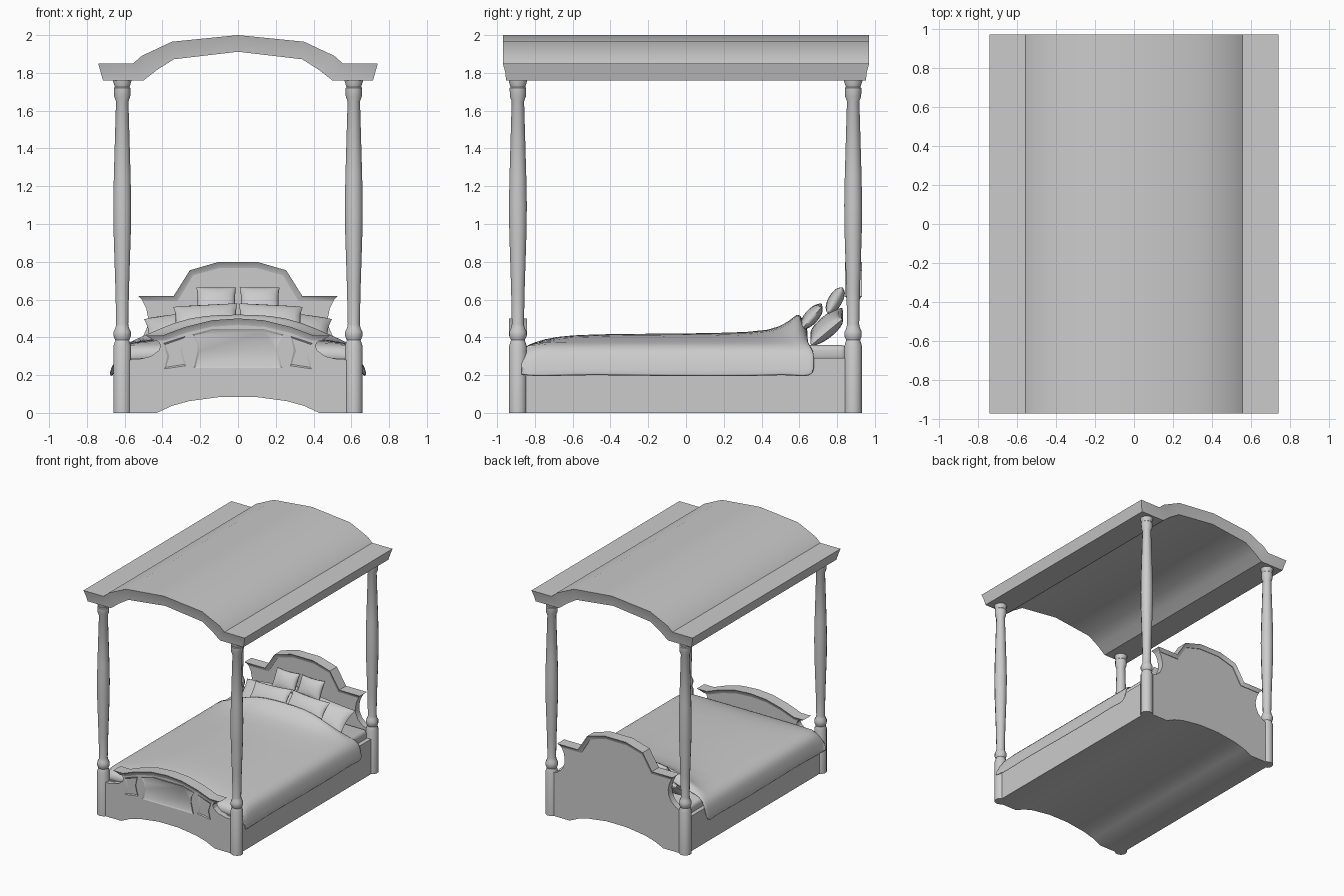
import bpy, bmesh, math
from mathutils import Matrix

if "Cube" in bpy.data.objects:
    bpy.data.objects.remove(bpy.data.objects["Cube"])


def finish(name, bm, angle=30):
    bmesh.ops.remove_doubles(bm, verts=bm.verts, dist=0.0004)
    bmesh.ops.recalc_face_normals(bm, faces=bm.faces)
    me = bpy.data.meshes.new(name)
    bm.to_mesh(me)
    bm.free()
    me.shade_smooth()
    me.set_sharp_from_angle(angle=math.radians(angle))
    ob = bpy.data.objects.new(name, me)
    bpy.context.collection.objects.link(ob)
    return ob


def mirror(half):
    """Right half of a profile -> whole profile, left to right."""
    return [(-x, z) for x, z in reversed(half) if x > 0] + half


def prism(name, pts, y0, y1, inset=0):
    """Closed xz profile extruded along y, optionally with a sunken front."""
    bm = bmesh.new()
    a = [bm.verts.new((x, y0, z)) for x, z in pts]
    b = [bm.verts.new((x, y1, z)) for x, z in pts]
    front = bm.faces.new(a)
    bm.faces.new(b[::-1])
    n = len(pts)
    for i in range(n):
        bm.faces.new((a[i], b[i], b[(i + 1) % n], a[(i + 1) % n]))
    if inset:
        bmesh.ops.recalc_face_normals(bm, faces=bm.faces)
        bmesh.ops.inset_region(bm, faces=[front], thickness=inset)
        for v in front.verts:
            v.co.y += 0.006
    return finish(name, bm)


def moulding(name, top, bottom, yc, w_top, w_bottom):
    """Moulded strip between two matching lines, flaring towards the top."""
    top, bottom = mirror(top), mirror(bottom)
    mid = [((a + c) / 2, (b + d) / 2) for (a, b), (c, d) in zip(top, bottom)]
    layers = [(top, w_top), (mid, w_top * 0.3 + w_bottom * 0.7), (bottom, w_bottom)]
    bm = bmesh.new()
    rings = []
    for line, w in layers:
        rings.append([[bm.verts.new((x, yc + s * w, z)) for x, z in line] for s in (-1, 1)])
    n = len(top)
    for i in range(n - 1):
        for k in (0, 2):
            f, b = rings[k]
            bm.faces.new((f[i], f[i + 1], b[i + 1], b[i]))
        for u, l in zip(rings, rings[1:]):
            for s in (0, 1):
                bm.faces.new((u[s][i], u[s][i + 1], l[s][i + 1], l[s][i]))
    for u, l in zip(rings, rings[1:]):
        for e in (0, n - 1):
            bm.faces.new((u[0][e], u[1][e], l[1][e], l[0][e]))
    return finish(name, bm)


def lathe(name, prof, x, y, sides=12):
    bm = bmesh.new()
    rings = [[bm.verts.new((x + r * math.cos(2 * math.pi * (i + .5) / sides),
                            y + r * math.sin(2 * math.pi * (i + .5) / sides), z))
              for i in range(sides)] for r, z in prof]
    for a, b in zip(rings, rings[1:]):
        for i in range(sides):
            j = (i + 1) % sides
            bm.faces.new((a[i], a[j], b[j], b[i]))
    bm.faces.new(rings[0])
    bm.faces.new(rings[-1])
    return finish(name, bm, 35)


def pillow(name, x, y, z, w, h, t, tilt, turn=0, n=10):
    bm = bmesh.new()
    for s in (-1, 1):
        g = []
        for i in range(n + 1):
            u = math.sin(math.pi * (i / n - .5))
            row = []
            for j in range(n + 1):
                v = math.sin(math.pi * (j / n - .5))
                th = (max(0, (1 - u ** 2) * (1 - v ** 2))) ** 0.4
                row.append(bm.verts.new((u * w / 2 * (1 - .06 * (1 - v * v)),
                                         v * h / 2 * (1 - .08 * (1 - u * u)), s * t / 2 * th)))
            g.append(row)
        for i in range(n):
            for j in range(n):
                bm.faces.new((g[i][j], g[i + 1][j], g[i + 1][j + 1], g[i][j + 1]))
    m = (Matrix.Translation((x, y, z)) @ Matrix.Rotation(math.radians(turn), 4, 'Y')
         @ Matrix.Rotation(math.radians(tilt), 4, 'X'))
    bmesh.ops.transform(bm, matrix=m, verts=bm.verts)
    return finish(name, bm, 60)


# Canopy
moulding("canopy",
         [(0, 2.0), (.35, 1.965), (.51, 1.89), (.555, 1.85), (.74, 1.85)],
         [(0, 1.912), (.34, 1.872), (.43, 1.815), (.50, 1.76), (.715, 1.76)], 0, .97, .952)

# Turned posts
post = [(.048, 0), (.048, .355), (.038, .385), (.047, .405), (.047, .43), (.037, .45),
        (.033, .47), (.037, .65), (.047, .95), (.049, 1.1), (.046, 1.25), (.034, 1.65),
        (.044, 1.675), (.045, 1.72), (.04, 1.725), (.05, 1.755), (.05, 1.765)]
for sx, side in ((-1, "left"), (1, "right")):
    lathe("foot_post_" + side, post, sx * .613, -.89)
    lathe("head_post_" + side, post, sx * .613, .885)

# Base with arched underside
arch = [(.09, .085), (.26, .062), (.35, .037), (.43, 0)]
prism("base", mirror(arch + [(.632, 0), (.632, .29)]), -.88, .88)

# Footboard with crest and panels
prism("footboard", mirror(arch + [(.6, 0), (.6, .28), (.53, .283), (.46, .30), (.42, .33),
      (.41, .355), (.42, .375), (.45, .395), (.40, .395), (.27, .44), (.14, .475)]), -.918, -.865)
moulding("footboard_crest",
         [(0, .5), (.14, .49), (.28, .455), (.40, .41), (.49, .41)],
         [(0, .465), (.14, .456), (.27, .425), (.39, .382), (.44, .382)], -.89, .048, .032)
prism("centre_panel", mirror([(.21, .237), (.235, .237), (.213, .33), (.215, .37), (.242, .415),
      (.14, .443)]), -.924, -.91, .012)
for sx, side in ((-1, "left"), (1, "right")):
    prism("side_panel_" + side, [(sx * x, z) for x, z in
          ((.275, .25), (.39, .233), (.375, .30), (.395, .368), (.28, .405), (.295, .33))],
          -.924, -.91, .012)

# Headboard with crest
prism("headboard", mirror(arch + [(.6, 0), (.6, .35), (.545, .37), (.50, .41), (.478, .46),
      (.475, .50), (.485, .55), (.51, .60), (.33, .60), (.245, .735), (.095, .78)]), .86, .912)
moulding("headboard_crest",
         [(.1, .80), (.255, .755), (.34, .62), (.53, .62)],
         [(.095, .768), (.237, .728), (.32, .592), (.50, .592)], .887, .046, .03)

# Mattress
bm = bmesh.new()
bmesh.ops.create_cube(bm, size=1, matrix=Matrix.Translation((0, 0, .315)) @
                      Matrix.Diagonal((1.2, 1.7, .09, 1)))
bmesh.ops.bevel(bm, geom=bm.edges[:], offset=.03, segments=3, affect='EDGES', profile=.5)
finish("mattress", bm, 40)

# Blanket: rows along y with centre height, draped over the sides
rows = [(-.872, .28), (-.875, .345), (-.80, .375), (-.70, .405), (-.5, .418), (-.1, .42),
        (.38, .425), (.5, .455), (.575, .51), (.6, .54), (.65, .43)]
bm = bmesh.new()
grid = []
for k, (y, h) in enumerate(rows):
    s = min(.37, h)
    half = [(0, h), (.18, h - .03 * (h - s)), (.33, s + .75 * (h - s)), (.48, s + .3 * (h - s)),
            (.59, s), (.64, s - .04), (.658, .27), (.674, .195 + .006 * math.sin(k * 2))]
    half = [(x, min(z, .28) if k == 0 else z) for x, z in half]
    grid.append([bm.verts.new((x, y + max(0, y - .4) * .12 * (abs(x) > .62), z))
                 for x, z in mirror(half)])
for a, b in zip(grid, grid[1:]):
    for i in range(len(a) - 1):
        bm.faces.new((a[i], a[i + 1], b[i + 1], b[i]))
blanket = finish("blanket", bm, 80)
sol = blanket.modifiers.new("thickness", 'SOLIDIFY')
sol.thickness = .012
sol.offset = -1 if blanket.data.polygons[45].normal.z > 0 else 1
sub = blanket.modifiers.new("soft", 'SUBSURF')
sub.levels = sub.render_levels = 1

# Pillows
for sx, side in ((-1, "left"), (1, "right")):
    pillow("large_pillow_" + side, sx * .25, .745, .455, .48, .22, .10, 40, sx * 7)
    pillow("front_pillow_" + side, sx * .17, .665, .51, .34, .16, .075, 48, sx * 3)
    pillow("small_pillow_" + side, sx * .115, .79, .595, .21, .16, .075, 60)
